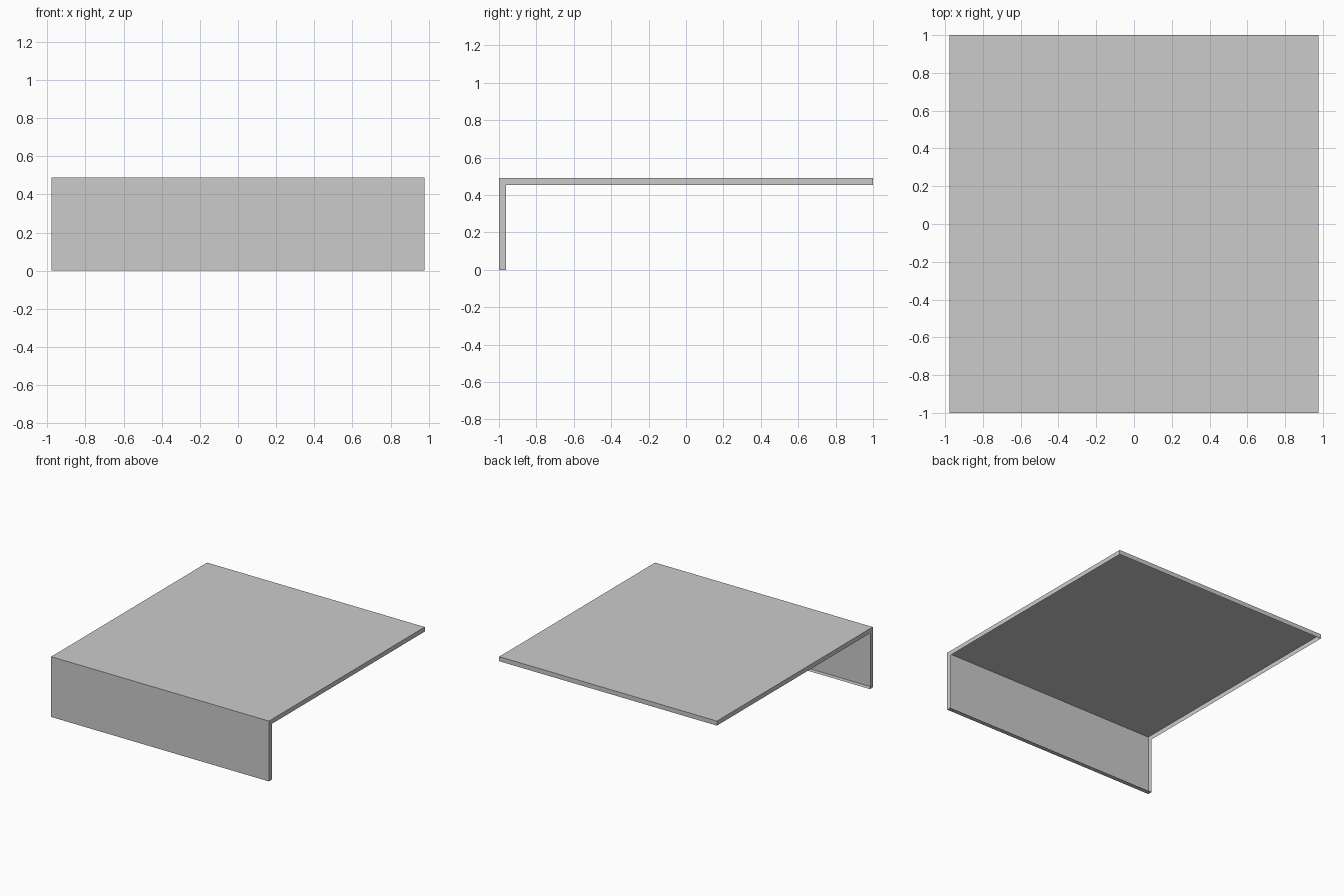
import bpy, bmesh

if "Cube" in bpy.data.objects:
    bpy.data.objects.remove(bpy.data.objects["Cube"])

W = 0.978          # half width
H = 0.49           # height
T = 0.037          # rim depth

# L-shaped side outline (y, z), counter-clockwise from the wall's foot
outline = [(-1, 0), (-1 + T, 0), (-1 + T, H - T), (1, H - T), (1, H), (-1, H)]
open_edges = {1, 2}  # the inner side of the fold is left open

bm = bmesh.new()
left = [bm.verts.new((-W, y, z)) for y, z in outline]
right = [bm.verts.new((W, y, z)) for y, z in outline]

# L-shaped rims on both sides
bm.faces.new(right)
bm.faces.new(left[::-1])

# Foot edge, back edge, top and front
n = len(outline)
for i in range(n):
    if i not in open_edges:
        j = (i + 1) % n
        bm.faces.new((left[i], left[j], right[j], right[i]))

mesh = bpy.data.meshes.new("folded_panel")
bm.to_mesh(mesh)
bm.free()
bpy.context.collection.objects.link(bpy.data.objects.new("folded_panel", mesh))
